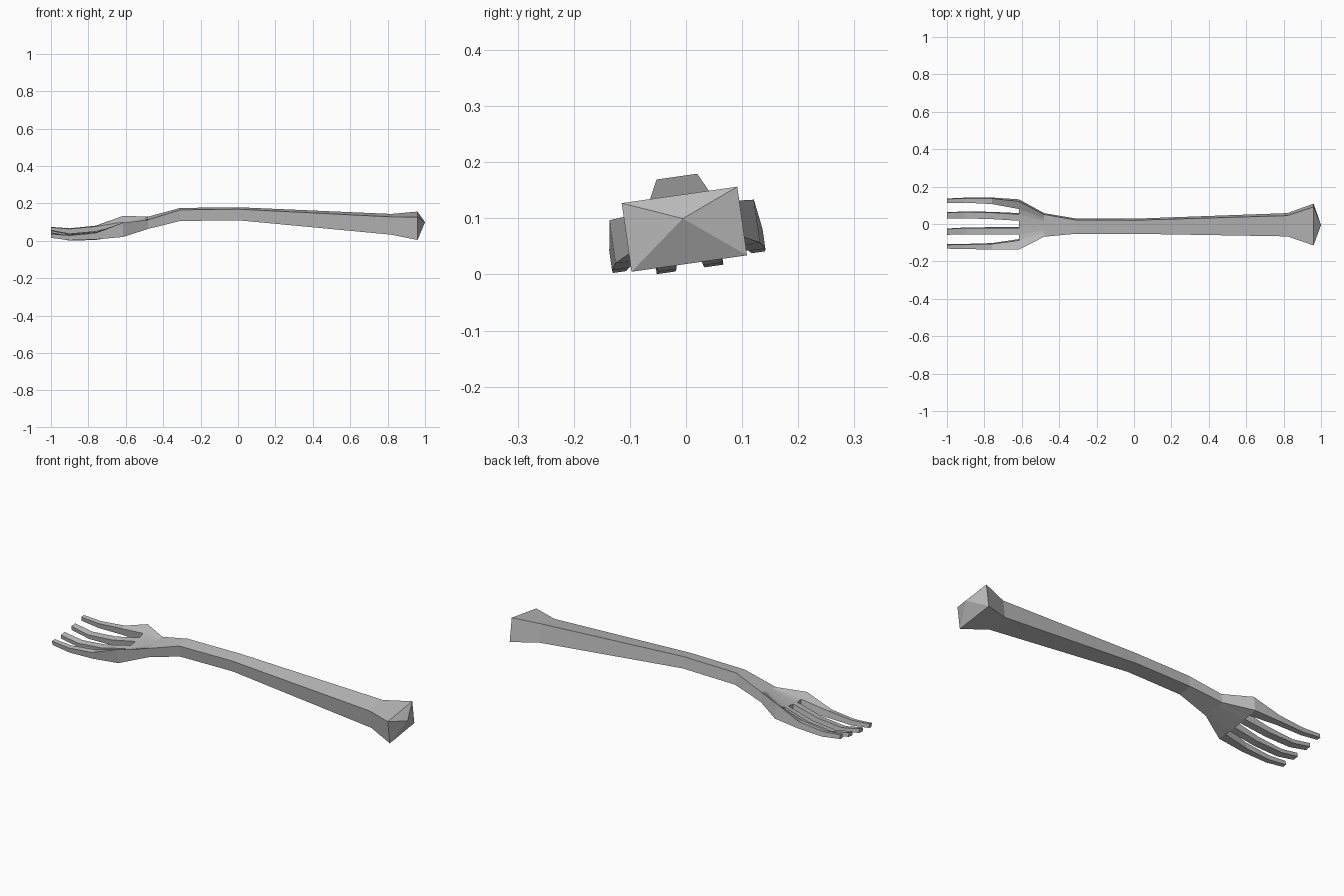
import bpy, bmesh, math
from mathutils import Matrix

cube = bpy.data.objects.get("Cube")
if cube:
    bpy.data.objects.remove(cube)

steel = bpy.data.materials.new("grey steel")
steel.use_nodes = True
color = (0.5, 0.5, 0.5, 1)
steel.diffuse_color = color
steel.node_tree.nodes["Principled BSDF"].inputs["Base Color"].default_value = color

# The whole fork lies rolled a little about its length
ROLL = Matrix.Rotation(math.radians(8.1), 4, 'X') @ Matrix.Translation((0, 0.0085, 0))


def loft(name, stations):
    """Solid through stations (x, columns); each column is (y, top, bottom)."""
    bm = bmesh.new()
    rows = [([bm.verts.new((x, y, t)) for y, t, b in cols],
             [bm.verts.new((x, y, b)) for y, t, b in cols]) for x, cols in stations]
    n = len(rows[0][0])
    for (t0, b0), (t1, b1) in zip(rows, rows[1:]):
        for i in range(n - 1):
            bm.faces.new((t0[i], t0[i + 1], t1[i + 1], t1[i]))
            bm.faces.new((b0[i], b1[i], b1[i + 1], b0[i + 1]))
        for i in (0, n - 1):
            bm.faces.new((t0[i], t1[i], b1[i], b0[i]))
    for t, b in (rows[0], rows[-1]):
        for i in range(n - 1):
            bm.faces.new((t[i], b[i], b[i + 1], t[i + 1]))
    bmesh.ops.remove_doubles(bm, verts=bm.verts, dist=0.0001)
    bmesh.ops.recalc_face_normals(bm, faces=bm.faces)
    bm.transform(ROLL)
    mesh = bpy.data.meshes.new(name)
    bm.to_mesh(mesh)
    bm.free()
    mesh.materials.append(steel)
    ob = bpy.data.objects.new(name, mesh)
    bpy.context.collection.objects.link(ob)


def mirrored(half):
    """Full row of columns from the +y half, listed outside in."""
    return [(-y, t, b) for y, t, b in half] + half[::-1]


# Handle: x, half width, top, bottom, ending in a pointed pommel
handle = [(-0.48, 0.060, 0.121, 0.072), (-0.31, 0.037, 0.171, 0.111),
          (0, 0.0365, 0.175, 0.115), (0.82, 0.056, 0.136, 0.040),
          (0.96, 0.104, 0.142, 0.0185), (1, 0, 0.0995, 0.0995)]
loft("handle", [(x, mirrored([(w, t, b)])) for x, w, t, b in handle])

# Cupped palm widening to the roots of the tines
root = [(0.130, 0.115, 0.038), (0.085, 0.088, 0.036),
        (0.055, 0.080, 0.034), (0.020, 0.078, 0.034)]
neck = [(y * 0.06 / 0.13, 0.121, 0.072) for y, t, b in root]
loft("palm", [(-0.48, mirrored(neck)), (-0.615, mirrored(root))])

# Tines: x, outer edge, inner edge, top, bottom
outer = [(-0.76, 0.138, 0.108, 0.061, 0.026), (-0.90, 0.137, 0.113, 0.047, 0.021),
         (-1, 0.134, 0.113, 0.055, 0.034)]
inner = [(-0.76, 0.059, 0.024, 0.043, 0.012), (-0.90, 0.060, 0.026, 0.030, 0.008),
         (-1, 0.060, 0.029, 0.049, 0.028)]
for kind, path, base in (("outer", outer, root[:2]), ("inner", inner, root[2:])):
    for side, s in (("left", 1), ("right", -1)):
        stations = [(-0.615, [(s * y, t, b) for y, t, b in base])]
        stations += [(x, [(s * o, t, b), (s * i, t, b)]) for x, o, i, t, b in path]
        loft(f"{kind}_tine_{side}", stations)
